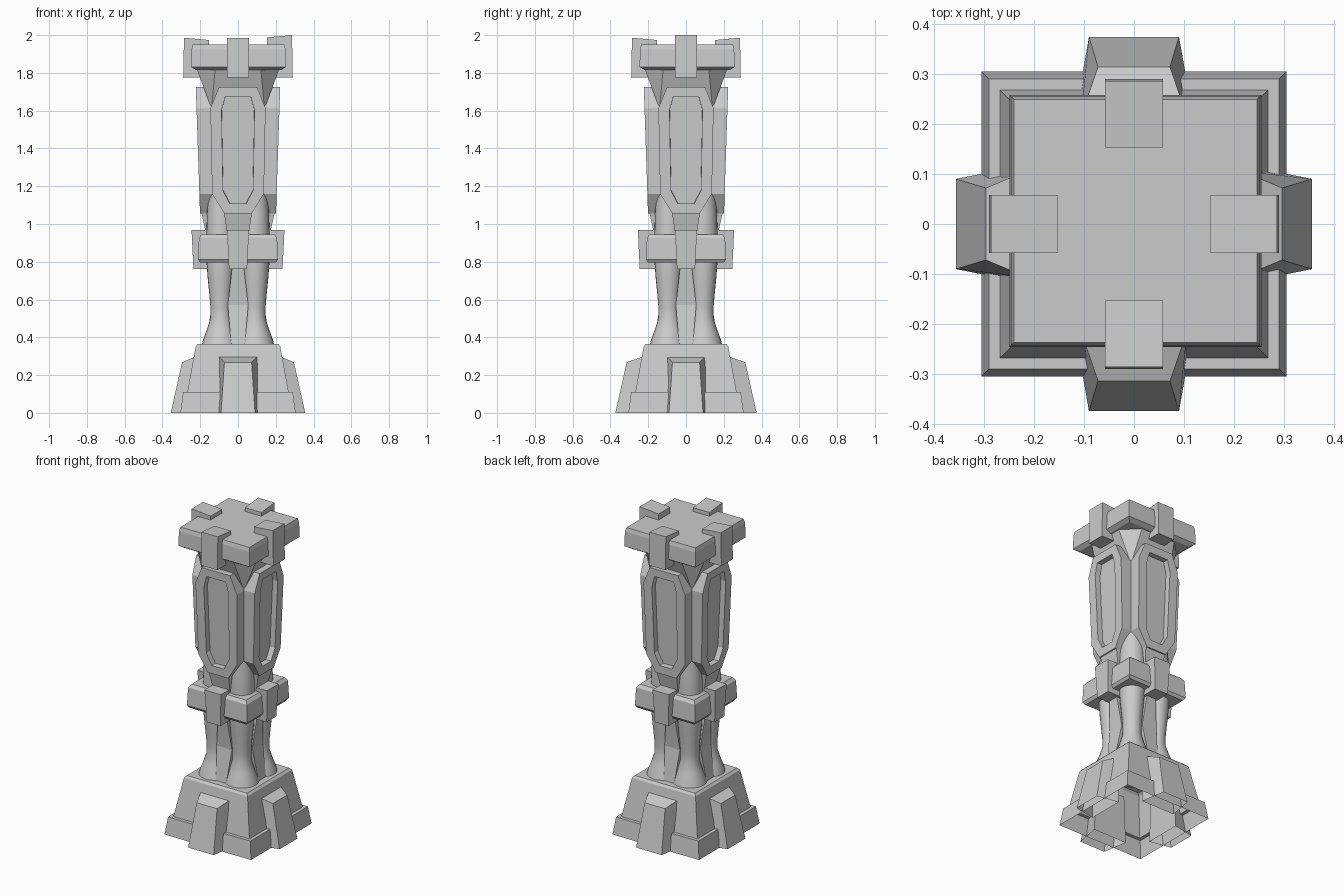
import bpy, bmesh, math
from mathutils import Matrix

cube = bpy.data.objects.get("Cube")
if cube:
    bpy.data.objects.remove(cube, do_unlink=True)

stone = bpy.data.materials.new("grey_stone")
stone.use_nodes = True
GREY = (0.6, 0.6, 0.6, 1)
stone.diffuse_color = GREY
stone.node_tree.nodes["Principled BSDF"].inputs["Base Color"].default_value = GREY

SIDES = ("front", "left", "back", "right")


def finish(name, bm, turn=0):
    """Turn the mesh by quarter turns about z and make it an object."""
    bmesh.ops.recalc_face_normals(bm, faces=bm.faces)
    bm.transform(Matrix.Rotation(turn * math.pi / 2, 4, 'Z'))
    mesh = bpy.data.meshes.new(name)
    bm.to_mesh(mesh)
    bm.free()
    mesh.materials.append(stone)
    obj = bpy.data.objects.new(name, mesh)
    bpy.context.collection.objects.link(obj)
    return obj


def loft(rings, closed=True):
    """Skin a list of equal point rings; the first end can stay open."""
    bm = bmesh.new()
    loops = [[bm.verts.new(p) for p in ring] for ring in rings]
    for a, b in zip(loops, loops[1:]):
        for i in range(len(a)):
            j = (i + 1) % len(a)
            bm.faces.new((a[i], a[j], b[j], b[i]))
    if closed:
        bm.faces.new(loops[0])
    bm.faces.new(loops[-1])
    return bm


def rect(z, x0, x1, y0, y1):
    return [(x0, y0, z), (x1, y0, z), (x1, y1, z), (x0, y1, z)]


def square_block(name, levels, closed=True):
    """Square stack from (height, half width) levels."""
    return finish(name, loft([rect(z, -h, h, -h, h) for z, h in levels], closed))


# Hollow stepped base, inner core, middle band and cap
square_block("base", [(0, 0.305), (0.11, 0.29), (0.11, 0.268), (0.352, 0.224), (0.365, 0.212)], False)
square_block("core", [(0.36, 0.085), (1.1, 0.085)])
square_block("middle_band", [(0.795, 0.2), (0.812, 0.212), (0.925, 0.207), (0.945, 0.192)])
cap = square_block("cap", [(1.815, 0.225), (1.832, 0.252), (1.925, 0.249), (1.95, 0.243)])
cap.location = (0.003, 0.006, 0)

# Corbel: square foot flaring to an eight-sided top, leaving diagonal corner facets
bm = bmesh.new()
for sx in (-1, 1):
    for sy in (-1, 1):
        for x, y, z in ((0.14, 0.14, 1.61), (0.222, 0.12, 1.83), (0.12, 0.222, 1.83)):
            bm.verts.new((sx * x, sy * y, z))
bmesh.ops.convex_hull(bm, input=bm.verts)
bmesh.ops.dissolve_limit(bm, angle_limit=0.01, verts=bm.verts, edges=bm.edges)
finish("corbel", bm)

# Round corner pillars: (height, centre offset, radius)
PILLAR = [(0.36, 0.092, 0.1), (0.39, 0.092, 0.092), (0.44, 0.091, 0.074), (0.5, 0.09, 0.056),
          (0.56, 0.091, 0.055), (0.63, 0.092, 0.06), (0.72, 0.092, 0.069), (0.82, 0.092, 0.076),
          (0.95, 0.09, 0.077), (1.06, 0.088, 0.076), (1.2, 0.084, 0.07)]
SEG = 24
for k in range(4):
    rings = [[(c + r * math.cos(2 * math.pi * i / SEG), c + r * math.sin(2 * math.pi * i / SEG), z)
              for i in range(SEG)] for z, c, r in PILLAR]
    pillar = finish("corner_pillar_" + str(k + 1), loft(rings), k)
    bpy.ops.object.select_all(action='DESELECT')
    pillar.select_set(True)
    bpy.context.view_layer.objects.active = pillar
    bpy.ops.object.shade_smooth_by_angle(angle=math.radians(40))

# Crossing tower slabs with sunken eight-sided panels
OUTLINE = [(0.072, 1.055), (0.137, 1.16), (0.146, 1.615), (0.1, 1.725)]
outline = OUTLINE + [(-x, z) for x, z in reversed(OUTLINE)]
for turn, name in enumerate(("front_back_slab", "side_slab")):
    rings = [[(x, s * (0.201 + 0.033 * (z - 1.05)), z) for x, z in outline] for s in (-1, 1)]
    bm = loft(rings)
    bmesh.ops.recalc_face_normals(bm, faces=bm.faces)
    ends = [f for f in bm.faces if len(f.verts) == len(outline)]
    bmesh.ops.inset_individual(bm, faces=ends, thickness=0.06)
    bmesh.ops.inset_individual(bm, faces=ends, thickness=0.001, depth=-0.035)
    finish(name, bm, turn)

# Parts repeated on each side, built facing the front
for k, side in enumerate(SIDES):
    wide = 0.0 if k % 2 else 0.018

    # Sloped buttress with a slanted top, open underneath
    d = 0.356 + wide
    buttress = loft([
        [(-0.09, -d, 0), (0.09, -d, 0), (0.118, -0.215, 0), (-0.118, -0.215, 0)],
        [(-0.072, 0.06 - d, 0.268), (0.072, 0.06 - d, 0.268),
         (0.106, -0.215, 0.302), (-0.106, -0.215, 0.302)]], False)
    finish(side + "_buttress", buttress, k)

    # Clasp over the middle band
    d = 0.236 + wide / 2
    clasp = loft([rect(0.762, -0.048, 0.048, -d, -0.1),
                  rect(0.968, -0.058, 0.058, -d - 0.01, -0.1)])
    finish(side + "_band_clasp", clasp, k)

    # Merlon gripping the cap, the left one a little taller
    top = 2.0 if side == "left" else 1.986
    merlon = loft([rect(1.775, -0.058, 0.058, -0.29, -0.15),
                   [(-0.058, -0.286, top), (0.058, -0.286, top),
                    (0.058, -0.153, top - 0.012), (-0.058, -0.153, top - 0.012)]])
    finish(side + "_merlon", merlon, k)

    # Narrow rib between pillars and the bracket under the slab
    rib = loft([rect(z, -h, h, -y, -0.04) for z, h, y in
                ((0.36, 0.036, 0.172), (0.57, 0.054, 0.138), (0.78, 0.03, 0.158))])
    finish(side + "_rib", rib, k)
    bracket = loft([rect(0.93, -0.055, 0.055, -0.165, -0.04),
                    rect(1.065, -0.074, 0.074, -0.195, -0.04)])
    finish(side + "_bracket", bracket, k)
